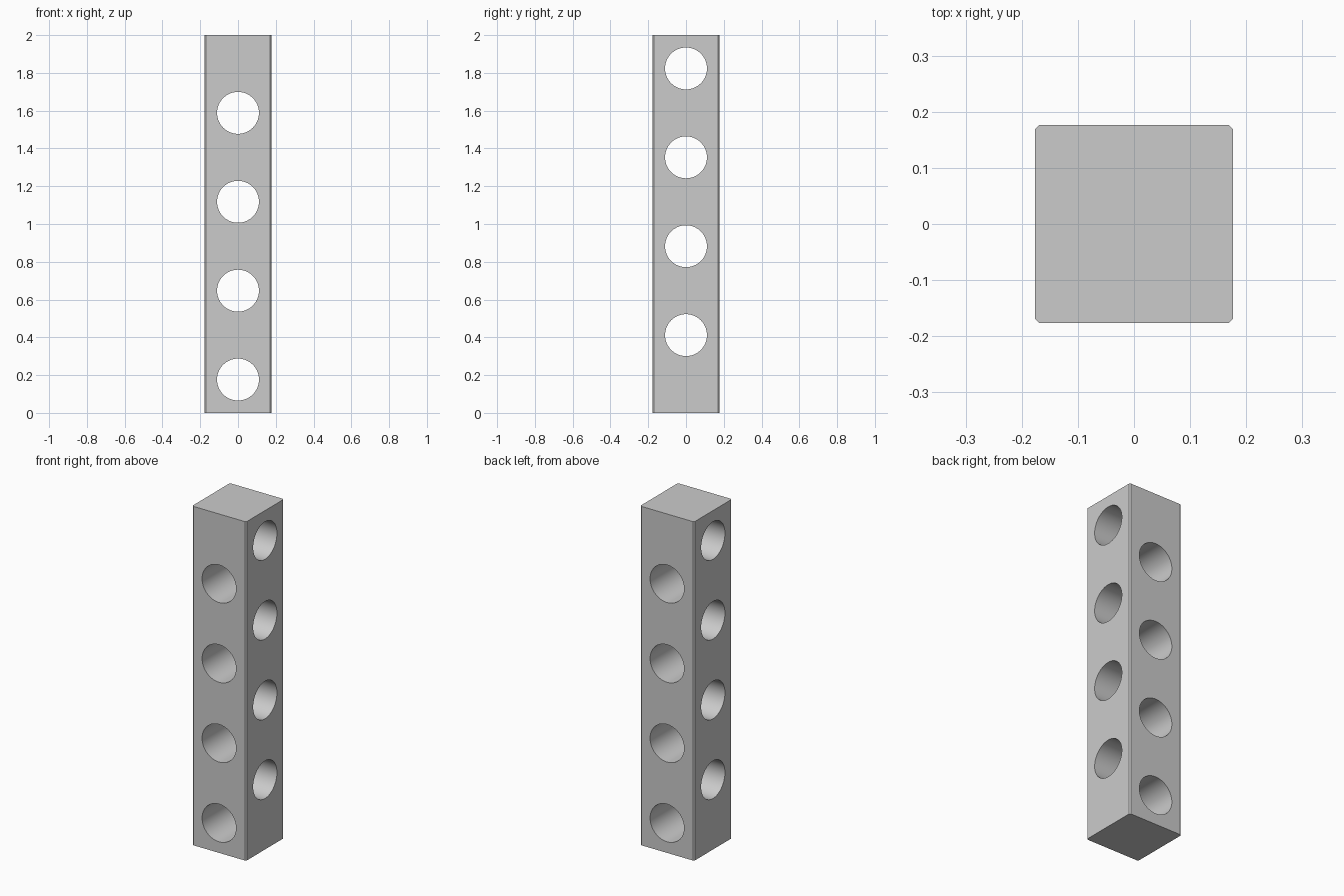
import bpy
import bmesh
from math import pi
from mathutils import Matrix

HEIGHT = 2.0
UNIT = HEIGHT / 17          # half of the side is 1.5 units, hole pitch is 4 units
SIDE = 3 * UNIT
PITCH = 4 * UNIT
HOLE_RADIUS = 0.111

cube = bpy.data.objects.get("Cube")
if cube:
    bpy.data.objects.remove(cube, do_unlink=True)

# Single grey material
grey = bpy.data.materials.new("light_grey")
grey.use_nodes = True
colour = (0.6, 0.6, 0.6, 1)
grey.diffuse_color = colour
grey.node_tree.nodes["Principled BSDF"].inputs["Base Color"].default_value = colour


def add_object(name, bm):
    mesh = bpy.data.meshes.new(name)
    bm.to_mesh(mesh)
    bm.free()
    mesh.materials.append(grey)
    obj = bpy.data.objects.new(name, mesh)
    bpy.context.collection.objects.link(obj)
    return obj


# Square beam with chamfered upright edges
bm = bmesh.new()
bmesh.ops.create_cube(bm, size=1, matrix=Matrix.Translation((0, 0, HEIGHT / 2))
                      @ Matrix.Diagonal((SIDE, SIDE, HEIGHT, 1)))
upright = [e for e in bm.edges if abs(e.verts[0].co.z - e.verts[1].co.z) > 1]
bmesh.ops.bevel(bm, geom=upright, offset=0.008, segments=1, affect='EDGES')
beam = add_object("beam", bm)

# Through holes, alternating between the two horizontal directions
bm = bmesh.new()
for axis, first in (('X', 1.5 * UNIT), ('Y', 3.5 * UNIT)):
    for i in range(4):
        bmesh.ops.create_cone(
            bm, cap_ends=True, segments=64, radius1=HOLE_RADIUS,
            radius2=HOLE_RADIUS, depth=2 * SIDE,
            matrix=Matrix.Translation((0, 0, first + i * PITCH))
            @ Matrix.Rotation(pi / 2, 4, axis))
cutter = add_object("hole_cutter", bm)
cutter.hide_render = True

# Cut the holes and drop the cutter
cut = beam.modifiers.new("holes", 'BOOLEAN')
cut.operation = 'DIFFERENCE'
cut.solver = 'EXACT'
cut.object = cutter
bpy.context.view_layer.objects.active = beam
beam.select_set(True)
bpy.ops.object.modifier_apply(modifier=cut.name)
bpy.data.objects.remove(cutter, do_unlink=True)

# Smooth bores, crisp edges
bpy.ops.object.select_all(action='DESELECT')
beam.select_set(True)
bpy.ops.object.shade_smooth_by_angle(angle=pi / 6)
